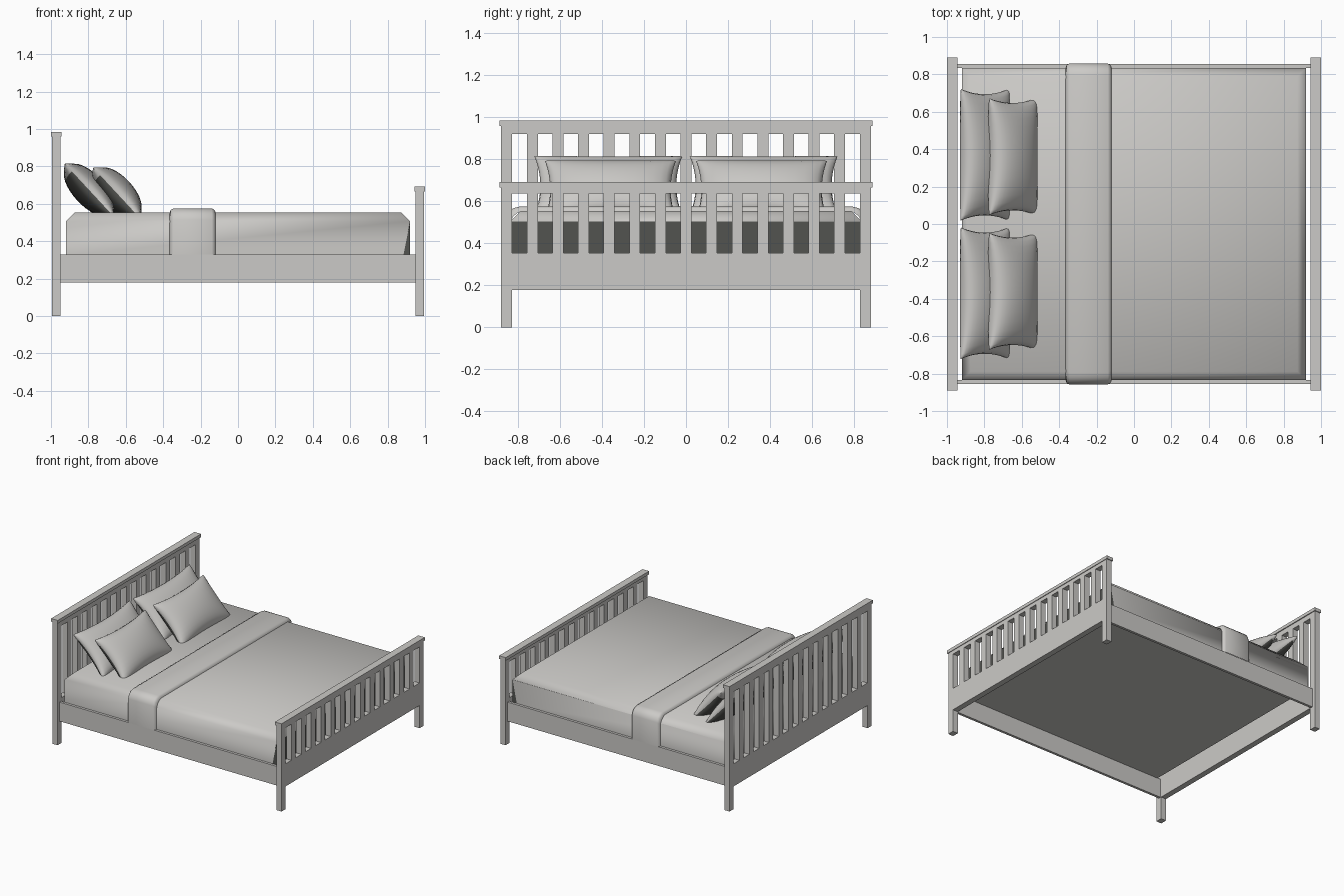
import bpy, bmesh, math
from mathutils import Vector

if "Cube" in bpy.data.objects:
    bpy.data.objects.remove(bpy.data.objects["Cube"])


def material(name, rgb):
    m = bpy.data.materials.new(name)
    m.diffuse_color = (*rgb, 1)
    m.use_nodes = True
    m.node_tree.nodes["Principled BSDF"].inputs["Base Color"].default_value = m.diffuse_color
    return m


GREY = material("warm_grey", (0.6, 0.59, 0.57))
DARK = material("dark_grey", (0.085, 0.087, 0.08))


def finish(name, bm, smooth=None):
    bmesh.ops.recalc_face_normals(bm, faces=bm.faces)
    me = bpy.data.meshes.new(name)
    me.materials.append(GREY)
    if any(f.material_index for f in bm.faces):
        me.materials.append(DARK)
    bm.to_mesh(me)
    bm.free()
    ob = bpy.data.objects.new(name, me)
    bpy.context.collection.objects.link(ob)
    if smooth:
        bpy.ops.object.select_all(action='DESELECT')
        ob.select_set(True)
        bpy.context.view_layer.objects.active = ob
        bpy.ops.object.shade_smooth_by_angle(angle=math.radians(smooth))
    return ob


def add_box(bm, lo, hi):
    vs = bmesh.ops.create_cube(bm, size=1)["verts"]
    for v in vs:
        v.co = Vector([(a + b) / 2 + c * (b - a) for a, b, c in zip(lo, hi, v.co)])


def box(name, lo, hi):
    bm = bmesh.new()
    add_box(bm, lo, hi)
    return finish(name, bm)


# Headboard and footboard: posts, panels, slats and cap
def end_board(name, s, top, slat_top):
    x0, x1 = sorted((s * 0.95, s * 0.995))
    for side, label in ((-1, "front"), (1, "back")):
        y0, y1 = sorted((side * 0.83, side * 0.882))
        box(f"{name}_{label}_post", (x0, y0, 0), (x1, y1, top - 0.025))
    box(name + "_lower_panel", (x0, -0.83, 0.178), (x1, 0.83, 0.355))
    box(name + "_top_rail", (x0, -0.83, slat_top), (x1, 0.83, top - 0.025))
    bm = bmesh.new()
    for i in range(13):
        y = (i - 6) * 0.122
        add_box(bm, (x0, y - 0.026, 0.355), (x1, y + 0.026, slat_top))
    finish(name + "_slats", bm)
    c0, c1 = sorted((s * 0.943, s * 1.0))
    box(name + "_cap", (c0, -0.889, top - 0.025), (c1, 0.889, top))


end_board("headboard", -1, 0.984, 0.92)
end_board("footboard", 1, 0.692, 0.638)

# Side rails
for side, label in ((-1, "front"), (1, "back")):
    y0, y1 = sorted((side * 0.835, side * 0.855))
    box(label + "_side_rail", (-0.95, y0, 0.178), (0.95, y1, 0.328))

# Mattress with softened top edges and a dark foot end
bm = bmesh.new()
add_box(bm, (-0.92, -0.835, 0.325), (0.92, 0.835, 0.553))
edges = [e for e in bm.edges if all(v.co.z > 0.5 for v in e.verts)]
bmesh.ops.bevel(bm, geom=edges, offset=0.046, segments=1, affect='EDGES')
cut_at, cut_dir = Vector((0.885, 0, 0.328)), Vector((1, 0, -0.2)).normalized()
bmesh.ops.bisect_plane(bm, geom=bm.verts[:] + bm.edges[:] + bm.faces[:],
                       plane_co=cut_at, plane_no=cut_dir)
bm.normal_update()
for f in bm.faces:
    beyond = (f.calc_center_median() - cut_at).dot(cut_dir) > 0
    if beyond and abs(f.normal.z) < 0.3:
        f.material_index = 1
finish("mattress", bm, 60)

# Throw draped across the mattress
bm = bmesh.new()
rows = []
for x, d in ((-0.365, 0.0), (-0.36, 0.013), (-0.345, 0.021),
             (-0.14, 0.021), (-0.125, 0.013), (-0.12, 0.0)):
    w, t = 0.837 + d, 0.554 + d
    half = [(w, 0.328), (w, t - 0.06), (w - 0.012, t - 0.028),
            (w - 0.035, t - 0.008), (w - 0.065, t)]
    prof = half + [(-y, z) for y, z in reversed(half)]
    rows.append([bm.verts.new((x, y, z)) for y, z in prof])
for a, b in zip(rows, rows[1:]):
    for i in range(len(a) - 1):
        bm.faces.new((a[i], a[i + 1], b[i + 1], b[i]))
finish("throw", bm, 60)


# Pillows: cushions with pinched edges and dark backs, leaning on the headboard
def pillow(name, cx, cy, cz, half_w, half_h, thick, n=16):
    down = Vector((0.68, 0, -0.733))
    out = Vector((0.733, 0, 0.68))
    across = Vector((0, 1, 0))
    bm = bmesh.new()
    for s in (-1, 1):
        g = []
        for i in range(n + 1):
            u = math.sin((i / n - 0.5) * math.pi)
            row = []
            for j in range(n + 1):
                v = math.sin((j / n - 0.5) * math.pi)
                pu = u * (1 - 0.08 * (1 - v * v))
                pv = v * (1 - 0.12 * (1 - u * u))
                h = s * thick * max(0, (1 - u * u) * (1 - v * v)) ** 0.42
                row.append(bm.verts.new(Vector((cx, cy, cz)) + across * pu * half_w
                                        + down * pv * half_h + out * h))
            g.append(row)
        for i in range(n):
            for j in range(n):
                f = bm.faces.new((g[i][j], g[i + 1][j], g[i + 1][j + 1], g[i][j + 1]))
                f.material_index = 1 if s < 0 and j >= 4 else 0
    bmesh.ops.remove_doubles(bm, verts=bm.verts, dist=0.0005)
    finish(name, bm, 70)


for side, label in ((-1, "front"), (1, "back")):
    pillow(label + "_large_pillow", -0.797, side * 0.37, 0.675, 0.352, 0.19, 0.085)
    pillow(label + "_small_pillow", -0.648, side * 0.36, 0.657, 0.312, 0.185, 0.09)
